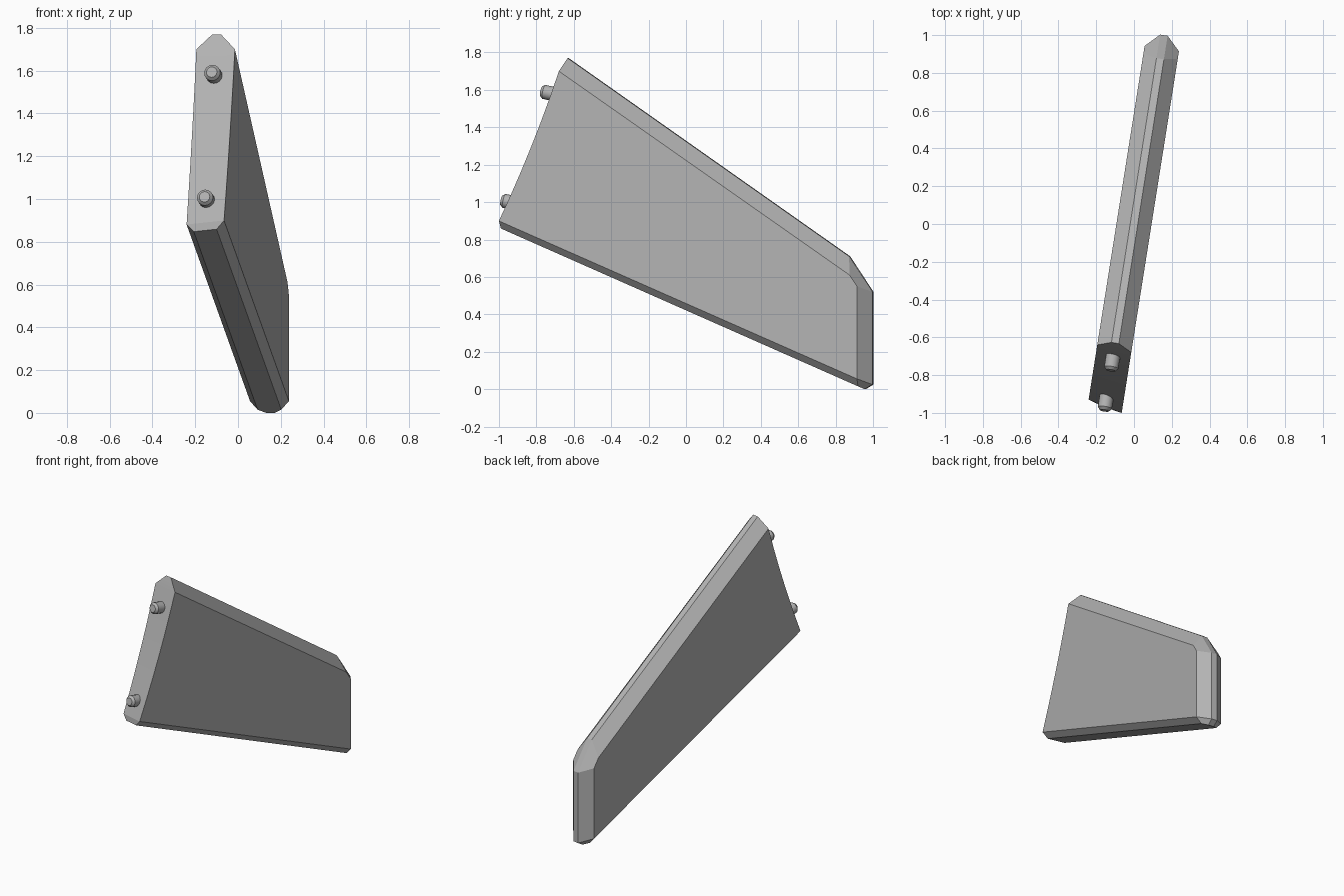
import bpy, bmesh, math
from mathutils import Matrix, Vector

cube = bpy.data.objects.get("Cube")
if cube:
    bpy.data.objects.remove(cube, do_unlink=True)

TOE = Matrix.Rotation(math.radians(-9), 4, 'Z')   # whole fin is toed out
HALF, EDGE, KEEL = 0.092, 0.02, 0.056             # half widths of body, rim, keel

grey = bpy.data.materials.new("fin_grey")
grey.use_nodes = True
colour = (0.45, 0.45, 0.45, 1)
grey.diffuse_color = colour
grey.node_tree.nodes["Principled BSDF"].inputs["Base Color"].default_value = colour


def finish(bm, name, angle):
    bmesh.ops.recalc_face_normals(bm, faces=bm.faces)
    mesh = bpy.data.meshes.new(name)
    bm.to_mesh(mesh)
    bm.free()
    mesh.materials.append(grey)
    obj = bpy.data.objects.new(name, mesh)
    bpy.context.collection.objects.link(obj)
    obj.matrix_world = TOE
    bpy.ops.object.select_all(action='DESELECT')
    obj.select_set(True)
    bpy.context.view_layer.objects.active = obj
    bpy.ops.object.shade_smooth_by_angle(angle=math.radians(angle))


# Side rails as (length, height)
rim = [(-0.638, 1.77), (0.886, 0.71), (1.012, 0.52), (1.012, 0.025), (0.97, 0)]
panel = [(0.90, 0.61), (0.94, 0.55), (0.94, 0.055)]
root_top, root_low = Vector((-0.668, 1.70)), Vector((-0.977, 0.89))
keel = [(-0.98, 0.853), (0.94, 0.015)]
STEPS = 6

bm = bmesh.new()


def rail(points, width):
    """Mirrored vertices for one rail, as a list of (right, left) pairs."""
    return [tuple(bm.verts.new((s * width, y, z)) for s in (1, -1)) for y, z in points]


# Hollowed root edge, sheared more toward the bottom
root = []
for i in range(STEPS + 1):
    t = i / STEPS
    p = root_top.lerp(root_low, t)
    y = p.x + 0.013 * 4 * t * (1 - t)
    pair = []
    for s in (1, -1):
        shift = -s * HALF * (0.06 + 0.17 * t)
        pair.append(bm.verts.new((s * HALF, y + shift, p.y - 0.44 * shift * t)))
    root.append(tuple(pair))

T, S, K = rail(rim, EDGE), rail(panel, HALF), rail(keel, KEEL)
for s, v in zip((1, -1), K[0]):
    v.co.y -= s * KEEL * 0.23
    v.co.z += s * KEEL * 0.1

# Both sides: flat panel, bevelled rim, lower corner and keel bevel
for k in (0, 1):
    t, p, b, r = ([pair[k] for pair in row] for row in (T, S, K, root))
    bm.faces.new(r + p[::-1])
    bm.faces.new((t[0], t[1], p[0], r[0]))
    bm.faces.new((t[1], t[2], p[1], p[0]))
    bm.faces.new((t[2], t[3], p[2], p[1]))
    bm.faces.new((t[3], t[4], b[1], p[2]))
    bm.faces.new((r[-1], p[2], b[1], b[0]))


def bridge(a, b):
    bm.faces.new((a[0], b[0], b[1], a[1]))


# Centre strips: rim, keel and root
centre = T + K[::-1] + root[::-1]
for a, b in zip(centre, centre[1:] + centre[:1]):
    bridge(a, b)
finish(bm, "fin_body", 12)


# Mounting pegs with chamfered tips
def peg(name, tip_y, tip_z):
    bm = bmesh.new()
    rings = []
    for radius, depth in ((0.025, 0), (0.038, 0.015), (0.038, 0.14)):
        ring = bmesh.ops.create_circle(bm, segments=16, radius=radius)["verts"]
        bmesh.ops.translate(bm, verts=ring, vec=(0, 0, -depth))
        rings.append(ring)
    for a, b in zip(rings, rings[1:]):
        for i in range(16):
            j = (i + 1) % 16
            bm.faces.new((a[i], a[j], b[j], b[i]))
    bm.faces.new(rings[0])
    bm.faces.new(rings[-1])
    aim = Vector((0, -1, 0.22)).to_track_quat('Z', 'Y').to_matrix().to_4x4()
    bm.transform(Matrix.Translation((0, tip_y, tip_z)) @ aim)
    finish(bm, name, 30)


peg("upper_peg", -0.785, 1.593)
peg("lower_peg", -1.0, 1.01)
